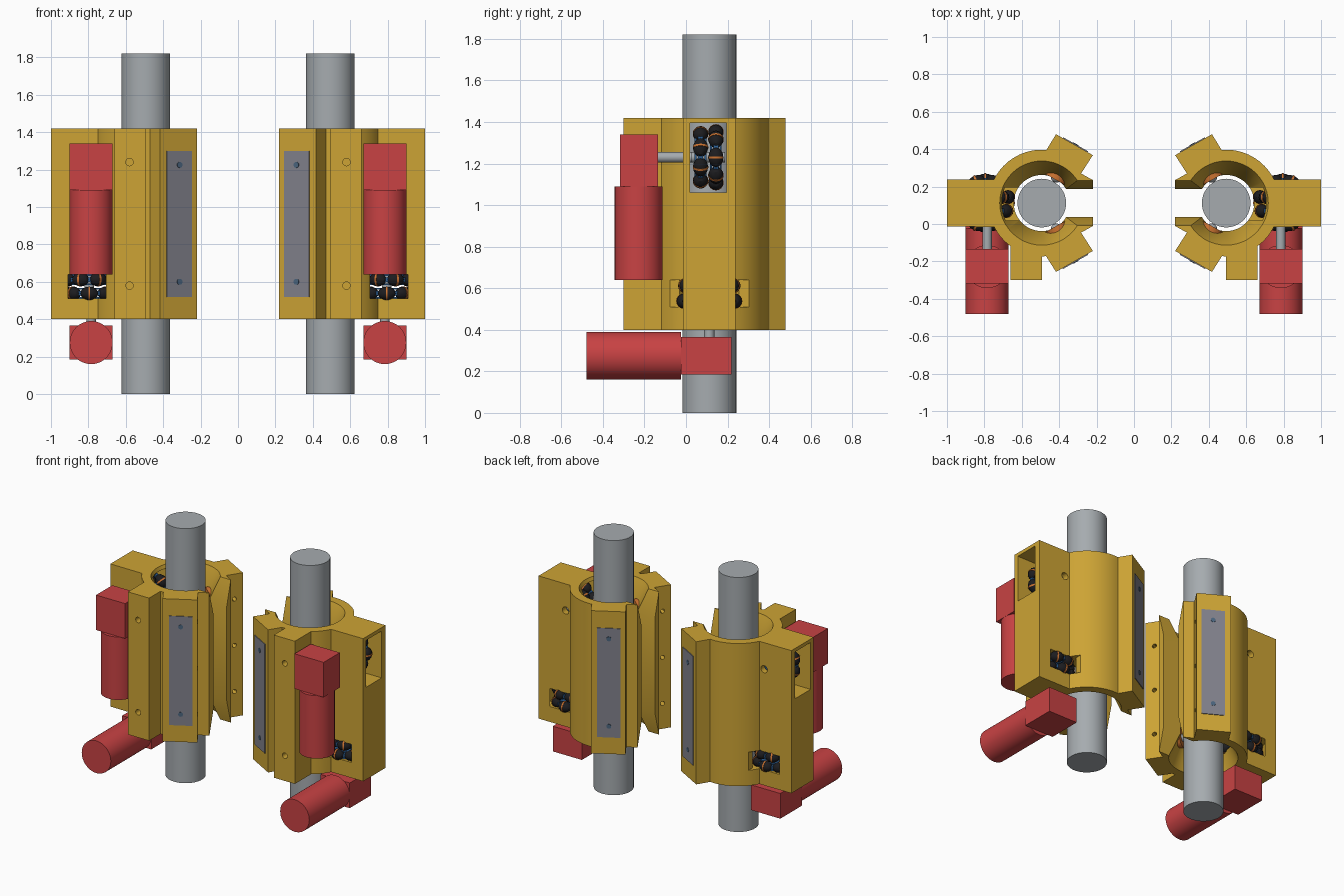
import bpy, bmesh, math
from mathutils import Matrix, Vector

cube = bpy.data.objects.get("Cube")
if cube:
    bpy.data.objects.remove(cube)


def material(name, rgb):
    m = bpy.data.materials.new(name)
    m.use_nodes = True
    m.diffuse_color = (*rgb, 1)
    m.node_tree.nodes["Principled BSDF"].inputs["Base Color"].default_value = (*rgb, 1)
    return m


yellow = material("housing yellow", (0.61, 0.37, 0.035))
red = material("motor red", (0.58, 0.055, 0.057))
steel = material("pipe grey", (0.38, 0.41, 0.43))
slate = material("plate grey", (0.22, 0.22, 0.26))
blue = material("hub blue", (0.025, 0.11, 0.28))
black = material("roller black", (0.012, 0.012, 0.014))
orange = material("caster orange", (0.6, 0.17, 0.03))
screw = material("screw blue grey", (0.07, 0.13, 0.21))

CX, CY = 0.493, 0.112          # pipe axis
WX = 0.795                     # drive wheel axis
MX = 0.785                     # motor axis
Z0, Z1 = 0.40, 1.42            # housing ends
Z_LOW, Z_HIGH = 0.575, 1.23    # wheel heights


def finish(name, bm, mats, mirror=True, smooth=True):
    """Turn a bmesh into an object mirrored across x."""
    bmesh.ops.recalc_face_normals(bm, faces=bm.faces)
    me = bpy.data.meshes.new(name)
    bm.to_mesh(me)
    bm.free()
    ob = bpy.data.objects.new(name, me)
    bpy.context.collection.objects.link(ob)
    for m in mats:
        me.materials.append(m)
    if smooth:
        shade(ob)
    if mirror:
        add_mirror(ob)
    return ob


def activate(ob):
    bpy.ops.object.select_all(action="DESELECT")
    ob.select_set(True)
    bpy.context.view_layer.objects.active = ob


def shade(ob):
    activate(ob)
    bpy.ops.object.shade_smooth_by_angle(angle=math.radians(30))


def add_mirror(ob):
    ob.modifiers.new("Mirror", "MIRROR").use_mirror_merge = False


def paint(verts, index):
    for f in {f for v in verts for f in v.link_faces}:
        f.material_index = index


def rod(bm, a, b, r, index=0, seg=32):
    a, b = Vector(a), Vector(b)
    rot = (b - a).to_track_quat("Z", "Y").to_matrix().to_4x4()
    verts = bmesh.ops.create_cone(bm, cap_ends=True, segments=seg, radius1=r, radius2=r,
                                  depth=(b - a).length,
                                  matrix=Matrix.Translation((a + b) / 2) @ rot)["verts"]
    paint(verts, index)


def box(bm, lo, hi, index=0):
    lo, hi = Vector(lo), Vector(hi)
    mat = Matrix.Translation((lo + hi) / 2) @ Matrix.Diagonal((*(hi - lo), 1))
    paint(bmesh.ops.create_cube(bm, size=1, matrix=mat)["verts"], index)


def prism(bm, points, direction):
    f = bm.faces.new([bm.verts.new(p) for p in points])
    ext = bmesh.ops.extrude_face_region(bm, geom=[f])["geom"]
    bmesh.ops.translate(bm, vec=direction, verts=[v for v in ext if isinstance(v, bmesh.types.BMVert)])
    # the starting face stays as the lower cap
    if f not in bm.faces[:]:
        bmesh.ops.holes_fill(bm, edges=bm.edges)


def arc(r, a0, a1, n):
    angles = [math.radians(a0 + (a1 - a0) * i / n) for i in range(n + 1)]
    return [(CX + r * math.cos(a), CY + r * math.sin(a)) for a in angles]


def flip(points):
    return [(x, 2 * CY - y) for x, y in reversed(points)]


# Housing outline: side block, clamp ring, two arms with notched ends, front block
arm = [(0.417, 0.48), (0.22, 0.368), (0.283, 0.27), (0.22, 0.235)]
outline = ([(1, CY - 0.126), (1, CY + 0.126)] + arc(0.285, 26.5, 95, 16) + arm + flip(arm)
           + [(0.47, -0.172), (0.493, -0.173), (0.493, -0.3), (0.66, -0.3)]
           + arc(0.285, -54, -26.5, 6))
bm = bmesh.new()
prism(bm, [(x, y, Z0) for x, y in outline], (0, 0, Z1 - Z0))
housing = finish("clamp_housing", bm, [yellow], mirror=False, smooth=False)


def cut(build):
    bm = bmesh.new()
    build(bm)
    cutter = finish("cutter", bm, [yellow], mirror=False, smooth=False)
    cutter.hide_render = True
    mod = housing.modifiers.new("Cut", "BOOLEAN")
    mod.operation, mod.solver, mod.object = "DIFFERENCE", "EXACT", cutter
    activate(housing)
    bpy.ops.object.modifier_apply(modifier=mod.name)
    bpy.data.objects.remove(cutter)


def bore(bm):
    rings = []
    for z, r in [(0.38, 0.234), (0.57, 0.15), (1.25, 0.15), (1.44, 0.234)]:
        rings.append([bm.verts.new((x, y, z)) for x, y in arc(r, 0, 352.5, 47)])
    for low, high in zip(rings, rings[1:]):
        for i in range(len(low)):
            bm.faces.new((low[i - 1], low[i], high[i], high[i - 1]))
    bm.faces.new(rings[0])
    bm.faces.new(rings[-1])


def slot(bm):
    half = [(0.126, 1.44), (0.075, 1.25), (0.075, 0.57), (0.126, 0.38)]
    pts = [(0.1, CY + w, z) for w, z in half] + [(0.1, CY - w, z) for w, z in reversed(half)]
    prism(bm, pts, (CX - 0.1, 0, 0))


# Bore with funnel ends, flared side slot, wheel pockets and bolt holes
cut(bore)
cut(slot)
cut(lambda b: box(b, (CX, 0.02, 1.06), (1.1, 0.195, 1.395)))
cut(lambda b: box(b, (0.705, -0.2, 0.51), (0.89, 0.4, 0.64)))
cut(lambda b: rod(b, (WX, CY, 0.51), (WX, CY, 0.64), 0.17))
cut(lambda b: rod(b, (MX, 0.1, Z_HIGH), (MX, 0.3, Z_HIGH), 0.026, seg=16))
for z in (0.58, 1.24):
    cut(lambda b: rod(b, (0.58, -0.35, z), (0.58, -0.2, z), 0.02, seg=16))
for z in (0.58, 0.91, 1.24):
    for s in (1, -1):
        tip = Vector((0.252, CY + s * 0.207, z))
        normal = Vector((-0.84, -0.54 * s, 0))
        cut(lambda b: rod(b, tip + normal * 0.02, tip - normal * 0.06, 0.015, seg=12))
shade(housing)
add_mirror(housing)

# Pipe
bm = bmesh.new()
rod(bm, (CX, CY, 0), (CX, CY, 1.82), 0.13, seg=64)
finish("pipe", bm, [steel])

# Plates with screws on the outer face of each arm, and casters beneath them
for name, s in (("back", 1), ("front", -1)):
    normal = Vector((-0.49, 0.87 * s, 0))
    along = Vector((0.87, 0.49 * s, 0))
    centre = Vector((0.3145, CY + s * 0.31, 0.91))
    bm = bmesh.new()
    corners = [(-1, -1), (1, -1), (1, 1), (-1, 1)]
    prism(bm, [centre + along * 0.077 * u + Vector((0, 0, 0.39 * v)) - normal * 0.003
               for u, v in corners], normal * 0.008)
    for z in (0.6, 1.225):
        p = Vector((centre.x, centre.y, z))
        rod(bm, p, p + normal * 0.008, 0.016, 1, 16)
    finish(name + "_plate", bm, [slate, screw])

    bm = bmesh.new()
    for z in (0.58, 1.24):
        axis = Vector((CX, CY, z))
        rod(bm, axis + normal * 0.145, axis + normal * 0.24, 0.065, 0, 24)
        bmesh_ball = bmesh.ops.create_uvsphere(bm, u_segments=16, v_segments=10, radius=0.03,
                                               matrix=Matrix.Translation(axis + normal * 0.16))
        paint(bmesh_ball["verts"], 1)
    finish(name + "_casters", bm, [orange, steel])


def omni_wheel(name, centre, axis_rot):
    """Two staggered rows of barrel rollers on a hub whose axis is local z."""
    bm = bmesh.new()
    count = 8
    for row, h in enumerate((-0.037, 0.037)):
        rod(bm, (0, 0, h - 0.012), (0, 0, h + 0.012), 0.135, 0, 24)
        for side in (-1, 1):
            rod(bm, (0, 0, h + side * 0.02), (0, 0, h + side * 0.028), 0.118, 0, 16)
        for i in range(count):
            turn = Matrix.Rotation(2 * math.pi * (i + row / 2) / count, 4, "Z")
            place = turn @ Matrix.Translation((0.122, 0, h)) @ Matrix.Diagonal((0.036, 0.048, 0.036, 1))
            ball = bmesh.ops.create_uvsphere(bm, u_segments=12, v_segments=8, radius=1, matrix=place)
            paint(ball["verts"], 1)
            rod(bm, turn @ Vector((0.122, -0.005, h)), turn @ Vector((0.122, 0.005, h)), 0.0375, 2, 16)
    rod(bm, (0, 0, -0.08), (0, 0, 0.08), 0.025, 3, 16)
    bmesh.ops.transform(bm, matrix=Matrix.Translation(centre) @ axis_rot, verts=bm.verts)
    finish(name, bm, [blue, black, orange, steel])


omni_wheel("lift_wheel", (WX, CY - 0.005, Z_HIGH), Matrix.Rotation(math.pi / 2, 4, "X"))
omni_wheel("turn_wheel", (WX, CY, Z_LOW), Matrix.Identity(4))

# Upright motor with its gearbox and shaft
bm = bmesh.new()
rod(bm, (MX, -0.228, 0.64), (MX, -0.228, 1.09), 0.115, 0, 48)
box(bm, (MX - 0.115, -0.318, 1.09), (MX + 0.115, -0.135, 1.34))
rod(bm, (MX, -0.14, Z_HIGH), (MX, 0.06, Z_HIGH), 0.025, 1, 24)
finish("upright_motor", bm, [red, steel])

# Lying motor under the housing with its gearbox and shaft
bm = bmesh.new()
rod(bm, (MX, -0.48, 0.275), (MX, -0.023, 0.275), 0.115, 0, 48)
box(bm, (MX - 0.115, -0.023, 0.185), (MX + 0.115, 0.22, 0.365))
rod(bm, (MX, CY, 0.36), (MX, CY, 0.52), 0.025, 1, 24)
finish("lying_motor", bm, [red, steel])
